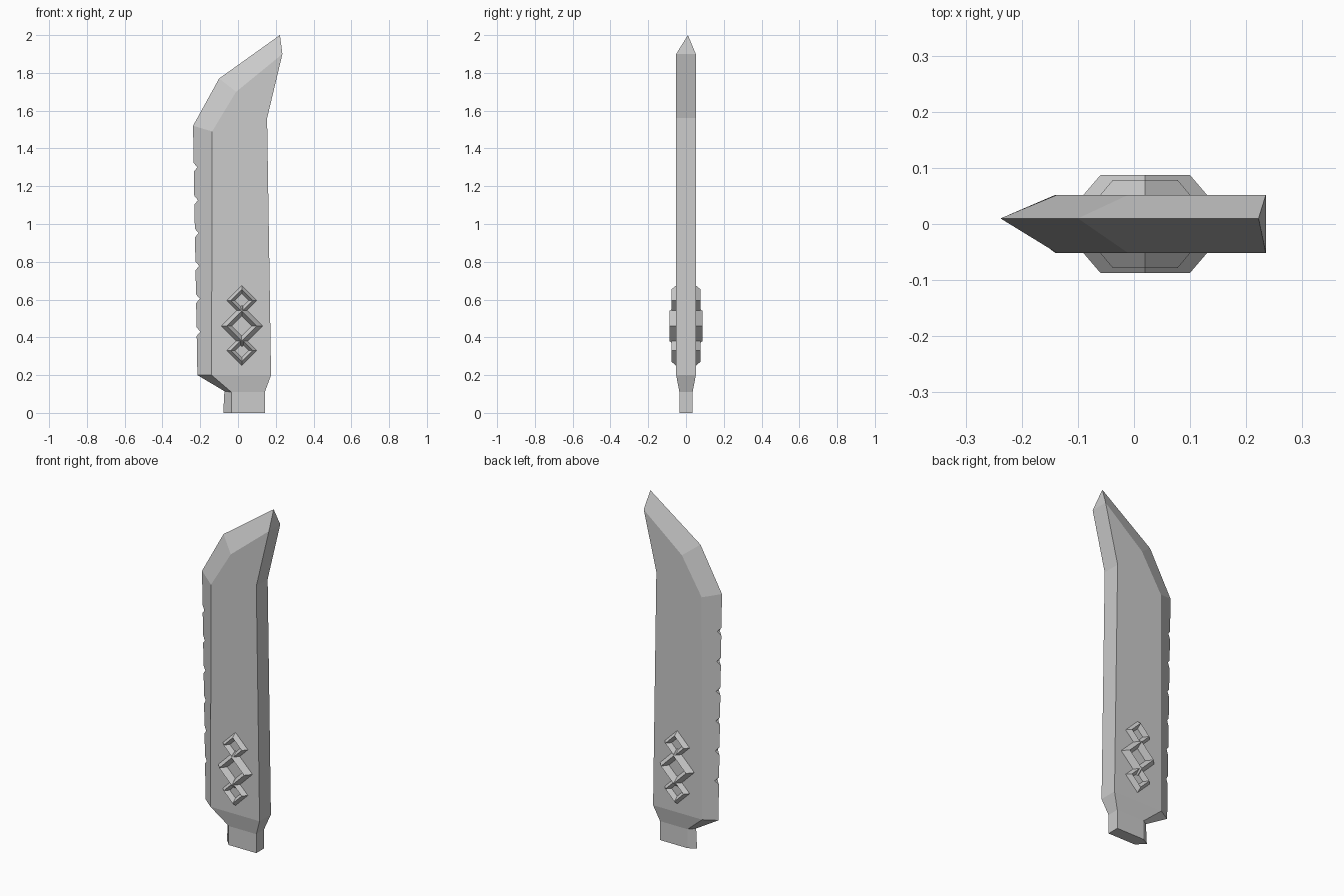
import bpy, bmesh
from math import sin, cos, pi
from mathutils import Vector

cube = bpy.data.objects.get("Cube")
if cube:
    bpy.data.objects.remove(cube, do_unlink=True)

GREY = (0.6, 0.6, 0.6, 1)
steel = bpy.data.materials.new("steel_grey")
steel.use_nodes = True
steel.diffuse_color = GREY
steel.node_tree.nodes["Principled BSDF"].inputs["Base Color"].default_value = GREY


def finish(name, bm):
    """Turn a bmesh into a flat shaded steel object."""
    bmesh.ops.recalc_face_normals(bm, faces=bm.faces)
    mesh = bpy.data.meshes.new(name)
    bm.to_mesh(mesh)
    bm.free()
    mesh.materials.append(steel)
    obj = bpy.data.objects.new(name, mesh)
    bpy.context.collection.objects.link(obj)
    return obj


# Blade and tang: five-sided sections (cutting edge, bevel line, spine)
EDGE_Y = 0.01
sections = [  # edge (x, z), bevel line (x, z), spine (x, z), half thickness
    ((-0.078, 0), (-0.035, 0), (0.142, 0), 0.035),
    ((-0.072, 0.115), (-0.035, 0.11), (0.142, 0.11), 0.035),
    ((-0.215, 0.2), (-0.14, 0.2), (0.175, 0.2), 0.052),
    ((-0.238, 1.52), (-0.137, 1.49), (0.154, 1.56), 0.052),
    ((-0.10, 1.77), (-0.01, 1.70), (0.235, 1.90), 0.052),
]
bm = bmesh.new()
rings = []
for (ex, ez), (bx, bz), (sx, sz), t in sections:
    pts = [(ex, EDGE_Y, ez), (bx, -t, bz), (sx, -t, sz), (sx, t, sz), (bx, t, bz)]
    rings.append([bm.verts.new(p) for p in pts])
for low, high in zip(rings, rings[1:]):
    for i in range(5):
        j = (i + 1) % 5
        bm.faces.new((low[i], low[j], high[j], high[i]))
bm.faces.new(rings[0])

# Pointed tip
edge, bevel_f, spine_f, spine_b, bevel_b = rings[-1]
tip = bm.verts.new((0.222, EDGE_Y, 2.0))
bm.faces.new((edge, bevel_f, spine_f, tip))
bm.faces.new((edge, bevel_b, spine_b, tip))
bm.faces.new((spine_f, spine_b, tip))
blade = finish("blade", bm)

# Row of V-shaped notches cut into the edge
bm = bmesh.new()
for k in range(6):
    z = 0.43 + 0.174 * k
    lip = -0.218 - 0.018 * (z - 0.2)
    profile = [(lip + 0.023, z), (lip - 0.037, z + 0.07), (lip - 0.037, z - 0.07)]
    front = [bm.verts.new((x, -0.1, h)) for x, h in profile]
    back = [bm.verts.new((x, 0.1, h)) for x, h in profile]
    bm.faces.new(front)
    bm.faces.new(back)
    for i in range(3):
        j = (i + 1) % 3
        bm.faces.new((front[i], front[j], back[j], back[i]))
cutter = finish("notch_cutter", bm)
cutter.hide_render = True

notches = blade.modifiers.new("notches", 'BOOLEAN')
notches.operation = 'DIFFERENCE'
notches.solver = 'EXACT'
notches.object = cutter
bpy.context.view_layer.objects.active = blade
bpy.ops.object.modifier_apply(modifier=notches.name)
bpy.data.objects.remove(cutter, do_unlink=True)


# Raised diamond frames with a triangular cross-section, on both sides
def diamond(name, side, z, outer, ridge, inner, height):
    bm = bmesh.new()
    loops = []
    for radius, y in ((outer, 0.052), (ridge, height), (inner, 0.052)):
        loops.append([bm.verts.new((0.02 + radius * cos(a * pi / 2), side * y,
                                    z + radius * sin(a * pi / 2))) for a in range(4)])
    for k in range(3):
        a, b = loops[k], loops[(k + 1) % 3]
        for i in range(4):
            j = (i + 1) % 4
            bm.faces.new((a[i], a[j], b[j], b[i]))
    finish(name, bm)


for side, label in ((-1, "front"), (1, "back")):
    diamond(label + "_diamond_lower", side, 0.33, 0.08, 0.058, 0.036, 0.078)
    diamond(label + "_diamond_middle", side, 0.46, 0.11, 0.08, 0.053, 0.087)
    diamond(label + "_diamond_upper", side, 0.595, 0.08, 0.058, 0.036, 0.078)
